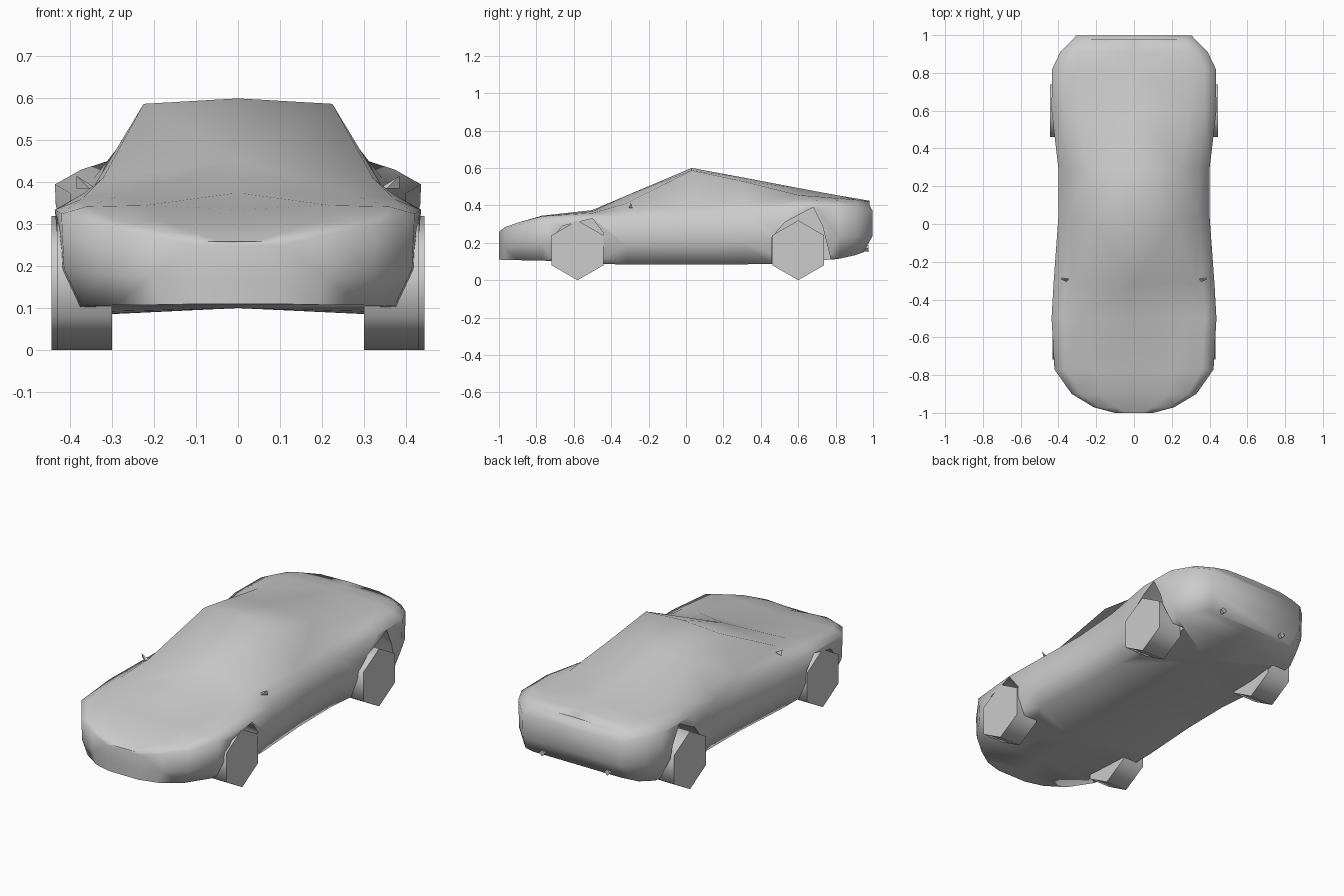
import bpy, bmesh, math

if "Cube" in bpy.data.objects:
    bpy.data.objects.remove(bpy.data.objects["Cube"])


def finish(name, bm, angle=None):
    bmesh.ops.recalc_face_normals(bm, faces=bm.faces)
    me = bpy.data.meshes.new(name)
    bm.to_mesh(me)
    bm.free()
    ob = bpy.data.objects.new(name, me)
    bpy.context.collection.objects.link(ob)
    if angle:
        smooth(ob, angle)
    return ob


def activate(ob):
    bpy.ops.object.select_all(action='DESELECT')
    ob.select_set(True)
    bpy.context.view_layer.objects.active = ob


def smooth(ob, angle):
    activate(ob)
    bpy.ops.object.shade_smooth_by_angle(angle=math.radians(angle))


def prism(bm, outline, x0, x1):
    """Extrude a (y, z) outline along x."""
    a = [bm.verts.new((x0, y, z)) for y, z in outline]
    b = [bm.verts.new((x1, y, z)) for y, z in outline]
    n = len(a)
    bm.faces.new(a)
    bm.faces.new(b[::-1])
    for i in range(n):
        j = (i + 1) % n
        bm.faces.new((a[i], b[i], b[j], a[j]))


def half_section(w, sill, shoulder, rail_x, rail_z, crown):
    """Right half of a body cross-section, floor centre to roof centre."""
    belt = shoulder + min(.035, .006 + .55 * (rail_z - shoulder))
    return [(0, max(.10, sill)), (.9 * w, sill), (w, .6 * sill + .4 * shoulder),
            (1.015 * w, shoulder), (.87 * w, belt), (rail_x, rail_z), (0, crown)]


# Body stations: y, half width, sill z, shoulder z, rail x, rail z, crown z
stations = [
    (-1.0, .10, .11, .25, .04, .256, .255),
    (-.97, .21, .108, .275, .10, .278, .27),
    (-.90, .325, .107, .295, .18, .307, .30),
    (-.77, .415, .105, .325, .22, .345, .335),
    (-.50, .43, .09, .335, .28, .368, .375),
    (-.32, .42, .083, .34, .322, .41, .452),
    (.03, .395, .083, .355, .225, .587, .60),
    (.30, .395, .085, .375, .25, .53, .55),
    (.60, .43, .088, .395, .297, .455, .493),
    (.82, .427, .115, .395, .30, .438, .452),
    (.91, .385, .135, .39, .29, .43, .437),
    (.98, .30, .15, .37, .18, .42, .425),
]

bm = bmesh.new()
rings = []
for y, *dims in stations:
    pts = []
    for i, (x, z) in enumerate(half_section(*dims)):
        # the tail panel tucks under below the bumper
        dy = 0 if y < .97 or i > 3 else (-.03 if i < 2 else .018)
        pts.append((x, y + dy, z))
    pts += [(-x, yy, z) for x, yy, z in pts[5:0:-1]]
    rings.append([bm.verts.new(p) for p in pts])
for a, b in zip(rings, rings[1:]):
    for i in range(12):
        j = (i + 1) % 12
        bm.faces.new((a[i], a[j], b[j], b[i]))
for r in (rings[0], rings[-1]):
    bm.faces.new((r[0], r[1], r[11]))
    for i in range(1, 5):
        bm.faces.new((r[i], r[i + 1], r[11 - i], r[12 - i]))
    bm.faces.new((r[5], r[6], r[7]))
bmesh.ops.triangulate(bm, faces=bm.faces)
body = finish("car_body", bm)

# Wheel arches cut into the body
arches = [
    [(-.72, .05), (-.72, .22), (-.66, .29), (-.50, .33), (-.44, .25), (-.44, .05)],
    [(.46, .05), (.46, .23), (.53, .31), (.68, .39), (.73, .29), (.79, .05)],
]
for outline in arches:
    for s in (1, -1):
        bm = bmesh.new()
        prism(bm, outline, s * .305, s * .55)
        cutter = finish("arch_cutter", bm)
        cutter.hide_render = True
        activate(body)
        mod = body.modifiers.new("arch", 'BOOLEAN')
        mod.operation = 'DIFFERENCE'
        mod.solver = 'EXACT'
        mod.object = cutter
        bpy.ops.object.modifier_apply(modifier=mod.name)
        bpy.data.objects.remove(cutter)
smooth(body, 78)

# Six-sided wheels
for name, y, outer in (("front_wheel", -.58, .432), ("rear_wheel", .60, .445)):
    hexagon = [(y + .16 * math.sin(math.pi * i / 3), .16 + .16 * math.cos(math.pi * i / 3))
               for i in range(6)]
    for s in (1, -1):
        bm = bmesh.new()
        prism(bm, hexagon, s * .30, s * outer)
        finish(name, bm, 65)

# Wing mirrors and exhaust tips
for s in (1, -1):
    bm = bmesh.new()
    base = [bm.verts.new((s * x, y, z)) for x, y, z in
            ((.355, -.305, .385), (.385, -.295, .415), (.345, -.29, .39))]
    tip = bm.verts.new((s * .385, -.285, .385))
    bm.faces.new(base)
    for i in range(3):
        bm.faces.new((base[i], base[(i + 1) % 3], tip))
    finish("wing_mirror", bm)

    bpy.ops.mesh.primitive_cone_add(vertices=4, radius1=.012, radius2=.018, depth=.05,
                                    location=(s * .2, .95, .17),
                                    rotation=(-math.pi / 2, 0, 0))
    bpy.context.object.name = "exhaust_tip"
